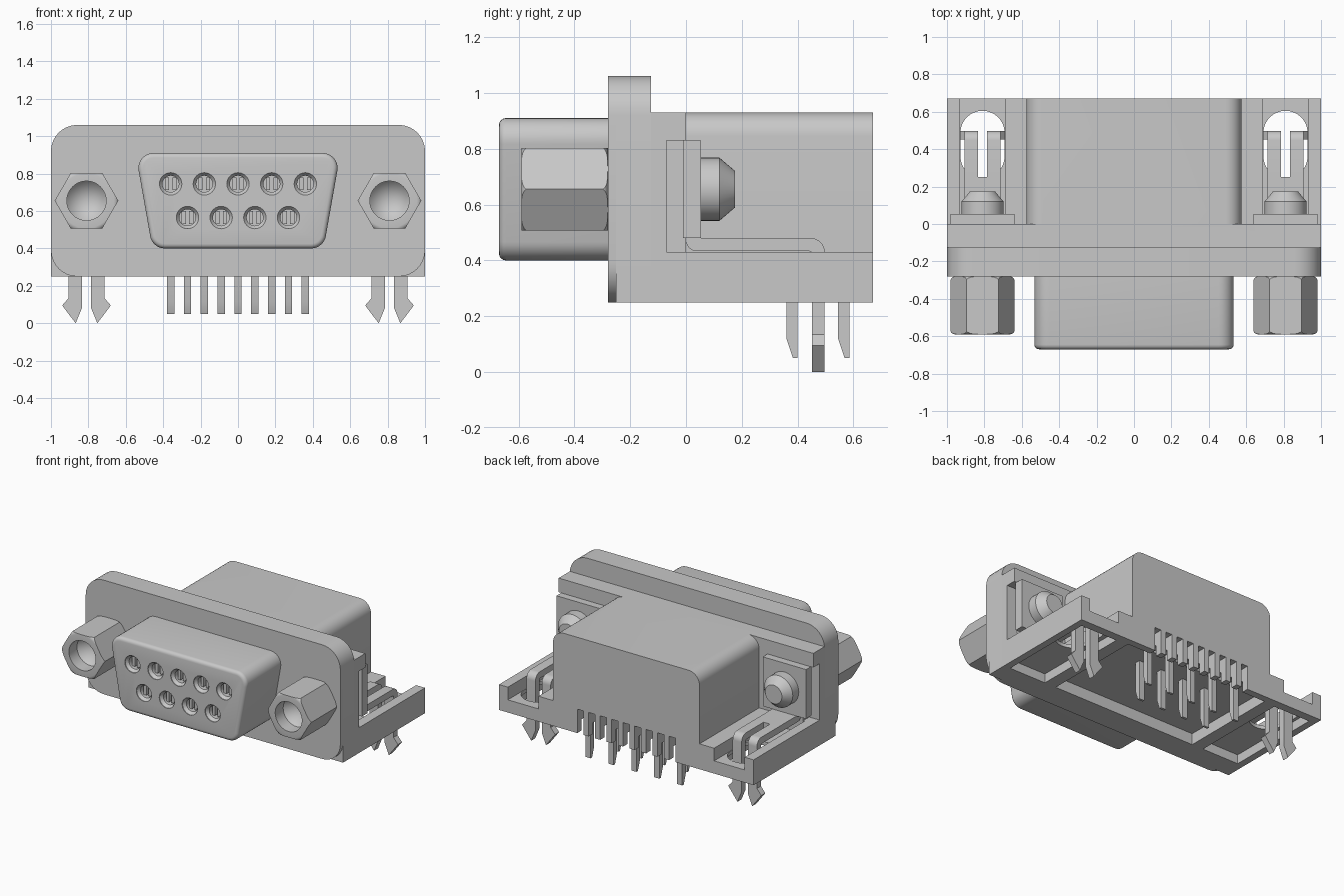
import bpy, bmesh, math
from mathutils import Vector

cube = bpy.data.objects.get("Cube")
if cube:
    bpy.data.objects.remove(cube, do_unlink=True)

grey = bpy.data.materials.new("plain grey")
grey.use_nodes = True
GREY = (0.58, 0.58, 0.58, 1)
grey.diffuse_color = GREY
grey.node_tree.nodes["Principled BSDF"].inputs["Base Color"].default_value = GREY


def finish(name, bm):
    bmesh.ops.recalc_face_normals(bm, faces=bm.faces)
    mesh = bpy.data.meshes.new(name)
    bm.to_mesh(mesh)
    bm.free()
    mesh.materials.append(grey)
    obj = bpy.data.objects.new(name, mesh)
    bpy.context.collection.objects.link(obj)
    return obj


def prism(name, pts, axis, a, b, bevel=0):
    """Extrude a 2D outline along an axis from a to b; bevel rounds the rim at a."""
    bm = bmesh.new()
    place = {"x": lambda p, t: (t, p[0], p[1]),
             "y": lambda p, t: (p[0], t, p[1]),
             "z": lambda p, t: (p[0], p[1], t)}[axis]
    face = bm.faces.new([bm.verts.new(place(p, a)) for p in pts])
    rim = list(face.edges)
    ext = bmesh.ops.extrude_face_region(bm, geom=[face], use_keep_orig=True)
    moved = [v for v in ext["geom"] if isinstance(v, bmesh.types.BMVert)]
    bmesh.ops.translate(bm, vec=Vector(place((0, 0), b - a)), verts=moved)
    bmesh.ops.recalc_face_normals(bm, faces=bm.faces)
    if bevel:
        bmesh.ops.bevel(bm, geom=rim, offset=bevel, segments=4, profile=0.5, affect="EDGES")
    return finish(name, bm)


def box(name, x, y, z):
    return prism(name, [(x[0], z[0]), (x[1], z[0]), (x[1], z[1]), (x[0], z[1])], "y", *y)


def lathe(name, profile, x, z, steps=40):
    """Spin (radius, y) points about an axis parallel to y."""
    bm = bmesh.new()
    vs = [bm.verts.new((r, y, 0)) for r, y in profile]
    es = [bm.edges.new(pair) for pair in zip(vs, vs[1:])]
    bmesh.ops.spin(bm, geom=vs + es, cent=(0, 0, 0), axis=(0, 1, 0), angle=math.tau, steps=steps)
    bmesh.ops.remove_doubles(bm, verts=bm.verts, dist=1e-4)
    bmesh.ops.translate(bm, vec=(x, 0, z), verts=bm.verts)
    return finish(name, bm)


def rounded(pts, radii, seg=8):
    """Round the corners of a polygon; radius 0 keeps a corner sharp."""
    out = []
    for i, (p, r) in enumerate(zip(pts, radii)):
        p = Vector(p)
        if not r:
            out.append(tuple(p))
            continue
        u = (Vector(pts[i - 1]) - p).normalized()
        v = (Vector(pts[(i + 1) % len(pts)]) - p).normalized()
        half = math.acos(u.dot(v)) / 2
        centre = p + (u + v).normalized() * (r / math.sin(half))
        start = p + u * (r / math.tan(half)) - centre
        end = p + v * (r / math.tan(half)) - centre
        a = math.atan2(start.y, start.x)
        turn = math.atan2(start.x * end.y - start.y * end.x, start.dot(end))
        for k in range(seg + 1):
            t = a + turn * k / seg
            out.append((centre.x + r * math.cos(t), centre.y + r * math.sin(t)))
    return out


def boolean(obj, tool, mode="DIFFERENCE"):
    mod = obj.modifiers.new("cut", "BOOLEAN")
    mod.operation, mod.solver, mod.object = mode, "EXACT", tool
    bpy.context.view_layer.objects.active = obj
    bpy.ops.object.modifier_apply(modifier=mod.name)
    bpy.data.objects.remove(tool, do_unlink=True)


# Front metal plate and the flange behind it
plate = [(-1, 0.25), (1, 0.25), (1, 1.06), (-1, 1.06)]
prism("front_plate", rounded(plate, [0.14] * 4), "y", -0.28, -0.25)
prism("rear_flange", rounded(plate, [0, 0, 0.14, 0.14]), "y", -0.25, -0.125)

# D-shaped socket shell with nine contact holes
outline = [(-0.458, 0.4), (0.458, 0.4), (0.548, 0.91), (-0.548, 0.91)]
shell = prism("socket_shell", rounded(outline, [0.08] * 4), "y", -0.67, -0.27, bevel=0.025)
holes = [(0.18 * i, 0.745) for i in range(-2, 3)] + [(0.18 * i - 0.27, 0.565) for i in range(4)]
for x, z in holes:
    bore = [(0, -0.7), (0.06, -0.7), (0.06, -0.665), (0.044, -0.645), (0.044, -0.5), (0, -0.5)]
    boolean(shell, lathe("bore", bore, x, z, 24))
    for s in (-1, 1):
        c = x + s * 0.02
        box("contact_blade", (c - 0.011, c + 0.011), (-0.63, -0.49), (z - 0.034, z + 0.034))

# Plastic housing: full-width block, tall rear body, two side shelves
housing = box("housing", (-1, 1), (-0.125, 0), (0.25, 0.93))
body = [(-0.575, 0.25), (0.575, 0.25), (0.575, 0.93), (-0.575, 0.93)]
boolean(housing, prism("body", rounded(body, [0, 0, 0.085, 0.085]), "y", -0.05, 0.67), "UNION")
for s in (-1, 1):
    boolean(housing, box("shelf", (s * 0.5, s), (-0.06, 0.67), (0.25, 0.43)), "UNION")
boolean(housing, box("cavity", (-0.57, 0.57), (-0.1, 0.62), (0.2, 0.33)))
for i in range(-4, 5):
    x = 0.09 * i
    boolean(housing, box("comb_slot", (x - 0.025, x + 0.025), (0.54, 0.7), (0.2, 0.42)))
for s in (-1, 1):
    boolean(housing, box("channel", (s * 0.69, s * 0.93), (0.0, 0.7), (0.34, 0.5)))
    boolean(housing, box("under_pocket", (s * 0.66, s * 0.95), (-0.1, 0.61), (0.2, 0.315)))
    boolean(housing, box("side_notch", (s * 0.92, s * 1.1), (-0.07, 0.1), (0.43, 0.83)))
    # Round-ended opening for the board lock
    x0, x1 = s * 0.81 - 0.118, s * 0.81 + 0.118
    stadium = rounded([(x0, 0.245), (x1, 0.245), (x1, 0.605), (x0, 0.605)], [0.117] * 4)
    boolean(housing, prism("opening", stadium, "z", 0.2, 0.5))

# Solder pins: five at the rear, four in front, tapered tips
for i in range(-4, 5):
    y, x = (0.565 if i % 2 == 0 else 0.38), 0.09 * i
    side = [(y - 0.02, 0.44), (y - 0.02, 0.12), (y + 0.003, 0.05), (y + 0.02, 0.05), (y + 0.02, 0.44)]
    prism("solder_pin", side, "x", x - 0.02, x + 0.02)

for s, word in ((1, "left"), (-1, "right")):
    cx, cz = s * 0.81, 0.655
    # Hexagonal standoff with softened ends and a drilled hole
    hexagon = [(cx + 0.17 * math.cos(k * math.pi / 3), cz + 0.17 * math.sin(k * math.pi / 3)) for k in range(6)]
    nut = prism(word + "_hex_standoff", hexagon, "y", -0.59, -0.28)
    ends = rounded([(0, -0.59), (0.172, -0.59), (0.172, -0.28), (0, -0.28)], [0, 0.026, 0.026, 0], 5)
    boolean(nut, lathe("turned", ends, cx, cz, 48), "INTERSECT")
    drill = [(0, -0.7), (0.105, -0.7), (0.105, -0.5), (0, -0.38)]
    boolean(nut, lathe("drill", drill, cx, cz))

    # Screw end at the back
    tip = [(0, 0), (0.113, 0), (0.113, 0.12), (0.066, 0.175), (0, 0.175)]
    lathe(word + "_screw_end", tip, cx, cz)

    # Metal bracket: upright plate, foot and slotted tongue
    upright = [(cx - 0.17, 0.48), (cx + 0.17, 0.48), (cx + 0.17, 0.83), (cx - 0.17, 0.83)]
    prism(word + "_bracket_plate", upright, "y", -0.01, 0.053)
    heel = rounded([(0.0, 0.52), (0.0, 0.433), (0.25, 0.433), (0.25, 0.48), (0.05, 0.48), (0.05, 0.52)],
                   [0, 0.04, 0, 0, 0, 0])
    prism(word + "_bracket_foot", heel, "x", cx - 0.095, cx + 0.095)

    # Two sprung legs bent down, with outward barbs
    bend = rounded([(0.24, 0.433), (0.452, 0.433), (0.452, 0.15), (0.497, 0.15), (0.497, 0.48), (0.24, 0.48)],
                   [0, 0.01, 0, 0, 0.05, 0])
    for t in (-1, 1):
        prism(word + "_lock_leg", bend, "x", cx + t * 0.025, cx + t * 0.095)
        barb = [(0.025, 0.16), (0.025, 0.08), (0.058, 0), (0.13, 0.095), (0.095, 0.135), (0.095, 0.16)]
        prism(word + "_lock_barb", [(cx + t * u, z) for u, z in barb], "y", 0.452, 0.497)

# Smooth curved surfaces, keep edges crisp
bpy.ops.object.select_all(action="DESELECT")
for obj in bpy.context.scene.objects:
    if obj.type == "MESH" and obj.data.materials and obj.data.materials[0] == grey:
        obj.select_set(True)
        bpy.context.view_layer.objects.active = obj
bpy.ops.object.shade_smooth_by_angle(angle=math.radians(30))
